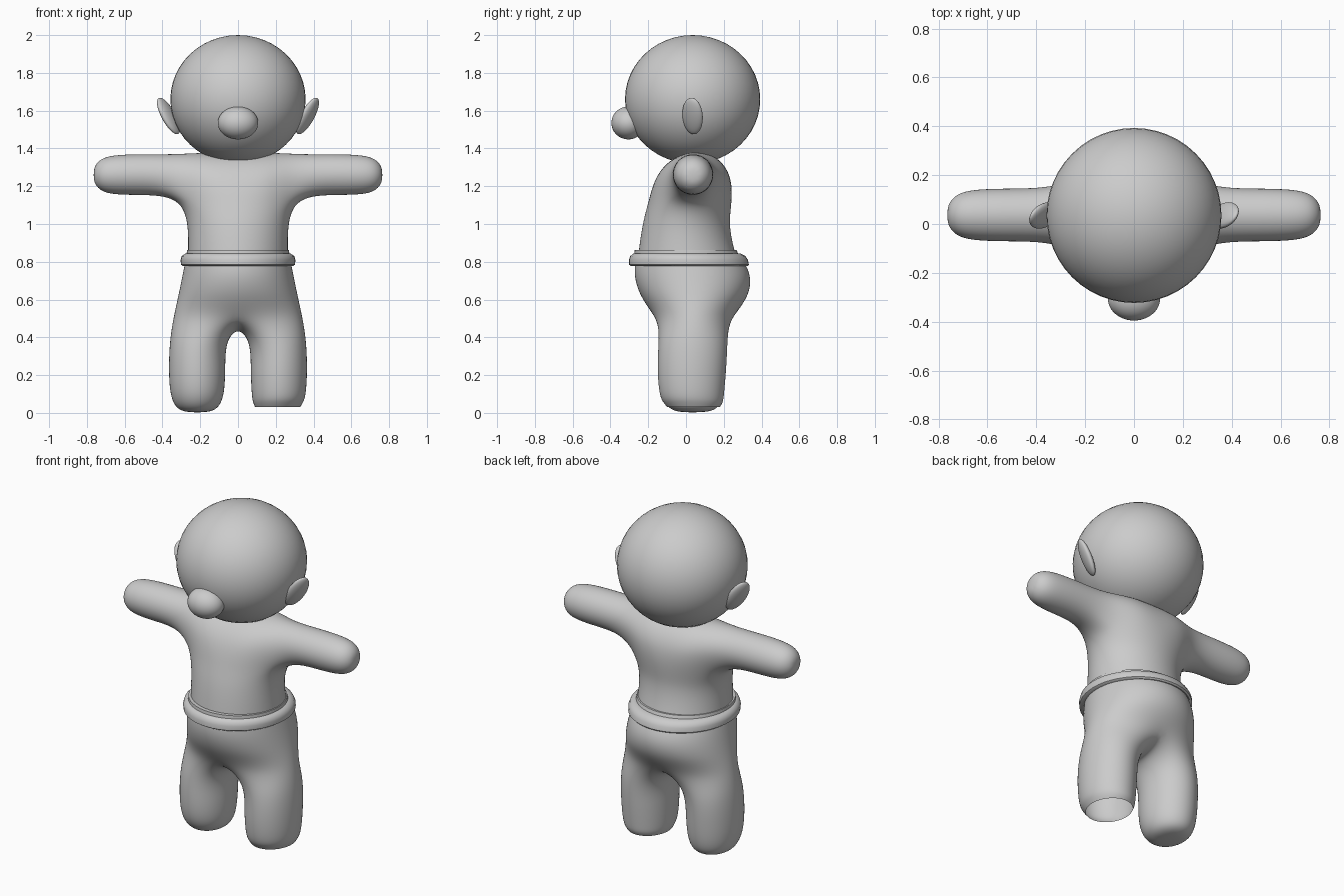
import bpy, bmesh
from math import sin, cos, radians

cube = bpy.data.objects.get("Cube")
if cube:
    bpy.data.objects.remove(cube, do_unlink=True)

GREY = (0.6, 0.6, 0.6, 1)
mat = bpy.data.materials.new("plain grey")
mat.use_nodes = True
mat.diffuse_color = GREY
mat.node_tree.nodes["Principled BSDF"].inputs["Base Color"].default_value = GREY


def grid(bm, rows, side=1, closed=False):
    """Quads between successive rows of points, mirrored in x by side."""
    verts = [[bm.verts.new((side * x, y, z)) for x, y, z in row] for row in rows]
    for a, b in zip(verts, verts[1:]):
        n = len(a)
        for i in range(n if closed else n - 1):
            j = (i + 1) % n
            bm.faces.new((a[i], a[j], b[j], b[i]))
    return verts


def finish(name, bm, levels=0):
    bmesh.ops.remove_doubles(bm, verts=bm.verts, dist=0.0005)
    bmesh.ops.recalc_face_normals(bm, faces=bm.faces)
    mesh = bpy.data.meshes.new(name)
    bm.to_mesh(mesh)
    bm.free()
    mesh.materials.append(mat)
    mesh.shade_smooth()
    ob = bpy.data.objects.new(name, mesh)
    bpy.context.collection.objects.link(ob)
    if levels:
        sub = ob.modifiers.new("smooth", 'SUBSURF')
        sub.levels = sub.render_levels = levels
    return ob


def ring(z, rx, front, back, cx=0, start=-90, step=30, count=7, fit=0.955):
    """Points on a level ellipse, enlarged to make up for smoothing."""
    cy, ry = (front + back) / 2, (back - front) / 2
    angles = [radians(start + step * i) for i in range(count)]
    return [(cx + rx / fit * cos(a) if abs(cos(a)) > 1e-6 or cx else 0,
             cy + ry / fit * sin(a), z) for a in angles]


def leg_ring(z, cx, rx, front, back):
    return ring(z, rx, front, back, cx, -135, 45, 8, 0.902)


def arm_ring(x, r, z):
    angles = [radians(225 - 45 * i) for i in range(8)]
    return [(x, 0.037 + r / 0.902 * cos(a), z + r / 0.902 * sin(a)) for a in angles]


# Torso and arms: waist rings, shoulder columns running over the top, arm rings
bm = bmesh.new()
waist = [ring(0.81, 0.265, -0.255, 0.27), ring(0.92, 0.262, -0.242, 0.24),
         ring(1.02, 0.268, -0.225, 0.228), ring(1.11, 0.30, -0.20, 0.242)]
pit = waist[-1]
chest = [(-0.165, 1.25), (-0.08, 1.35), (0.05, 1.39), (0.17, 1.36), (0.245, 1.25)]
shoulder = [(-0.10, 1.26), (-0.05, 1.345), (0.037, 1.385), (0.13, 1.345), (0.18, 1.26)]
columns = []
for k, (x, profile) in enumerate([(0, chest), (0.15, chest), (0.28, shoulder)]):
    columns.append([pit[k]] + [(x, y, z) for y, z in profile] + [pit[6 - k]])
arm = [columns[2] + [pit[3]], arm_ring(0.39, 0.108, 1.26), arm_ring(0.54, 0.108, 1.262),
       arm_ring(0.69, 0.103, 1.26), arm_ring(0.745, 0.07, 1.26), arm_ring(0.765, 0.03, 1.26)]
for side in (1, -1):
    grid(bm, waist, side)
    grid(bm, columns, side)
    bm.faces.new(grid(bm, arm, side, True)[-1])
finish("torso_and_arms", bm, 3)

# Trousers: hip rings dividing into two legs at the crotch
bm = bmesh.new()
hips = [ring(0.82, 0.275, -0.265, 0.295), ring(0.73, 0.293, -0.277, 0.347),
        ring(0.62, 0.315, -0.245, 0.335), ring(0.51, 0.34, -0.165, 0.25)]
crotch = (0, 0.04, 0.43)
leg = [hips[-1] + [crotch], leg_ring(0.38, 0.215, 0.147, -0.145, 0.22),
       leg_ring(0.22, 0.217, 0.15, -0.152, 0.212), leg_ring(0.09, 0.216, 0.143, -0.14, 0.2)]
# One foot is rounded off, the other is an open trouser end
round_foot = [leg_ring(0.02, 0.216, 0.11, -0.09, 0.17), leg_ring(0.002, 0.216, 0.05, -0.03, 0.1)]
open_foot = [leg_ring(0.055, 0.212, 0.132, -0.12, 0.195), leg_ring(0.032, 0.21, 0.12, -0.1, 0.18)]
for side, foot in ((1, open_foot), (-1, round_foot)):
    grid(bm, hips, side)
    end = grid(bm, leg + foot, side, True)[-1]
    if side < 0:
        bm.faces.new(end)
finish("trousers", bm, 3)

# Waistband: rolled hem with a thinner lip above it
band = [(0.777, 0.265, -0.26, 0.29), (0.777, 0.29, -0.29, 0.325), (0.785, 0.302, -0.302, 0.333),
        (0.81, 0.304, -0.302, 0.328), (0.83, 0.298, -0.295, 0.315), (0.843, 0.28, -0.28, 0.29),
        (0.844, 0.272, -0.274, 0.275), (0.862, 0.27, -0.272, 0.268), (0.862, 0.25, -0.24, 0.25)]
bm = bmesh.new()
grid(bm, [ring(*p, start=0, step=7.5, count=48, fit=1) for p in band], 1, True)
belt = finish("waistband", bm)
bpy.context.view_layer.objects.active = belt
belt.select_set(True)
bpy.ops.object.shade_smooth_by_angle(angle=radians(40))


def ellipsoid(name, centre, size, turn=(0, 0, 0)):
    bm = bmesh.new()
    bmesh.ops.create_uvsphere(bm, u_segments=48, v_segments=24, radius=1)
    ob = finish(name, bm)
    ob.location, ob.scale = centre, size
    ob.rotation_mode = 'ZYX'
    ob.rotation_euler = turn


# Head, nose and ears
ellipsoid("head", (0, 0.035, 1.66), (0.358, 0.358, 0.34))
ellipsoid("nose", (0, -0.305, 1.535), (0.107, 0.09, 0.087))
for name, side in (("left_ear", 1), ("right_ear", -1)):
    ellipsoid(name, (side * 0.368, 0.035, 1.572), (0.026, 0.06, 0.108),
              (0, side * 0.5, -0.5))
